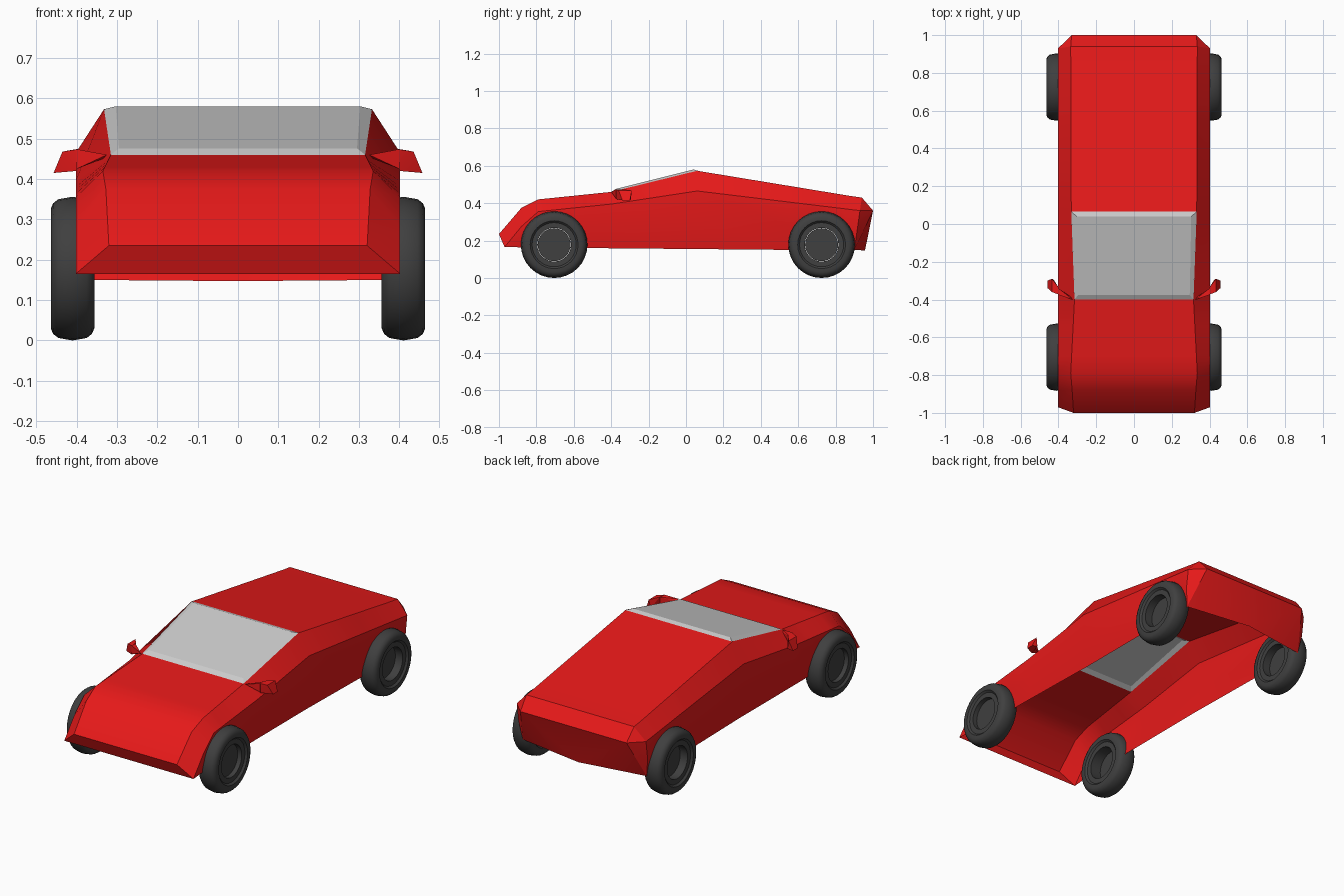
import bpy, bmesh, math
from mathutils import Vector

if "Cube" in bpy.data.objects:
    bpy.data.objects.remove(bpy.data.objects["Cube"])


def material(name, rgb):
    m = bpy.data.materials.new(name)
    m.diffuse_color = (*rgb, 1)
    m.use_nodes = True
    m.node_tree.nodes["Principled BSDF"].inputs["Base Color"].default_value = m.diffuse_color
    return m


RED = material("red_paint", (0.8, 0.01, 0.01))
RUBBER = material("dark_rubber", (0.05, 0.05, 0.05))


def finish(bm, name, mat=None, angle=30):
    bmesh.ops.remove_doubles(bm, verts=bm.verts, dist=0.0005)
    bmesh.ops.recalc_face_normals(bm, faces=bm.faces)
    me = bpy.data.meshes.new(name)
    bm.to_mesh(me)
    bm.free()
    ob = bpy.data.objects.new(name, me)
    bpy.context.collection.objects.link(ob)
    if mat:
        me.materials.append(mat)
    bpy.ops.object.select_all(action='DESELECT')
    ob.select_set(True)
    bpy.context.view_layer.objects.active = ob
    bpy.ops.object.shade_smooth_by_angle(angle=math.radians(angle))
    return ob


def lerp(keys, y):
    for (a, p), (b, q) in zip(keys, keys[1:]):
        if y <= b:
            return p + (q - p) * (y - a) / (b - a)
    return keys[-1][1]


# Side-view profile lines of the body: (y, value)
TOP = [(-.97, .235), (-.88, .375), (-.79, .42), (-.40, .46), (.06, .573), (.93, .43)]
WIDTH = [(-.97, .32), (-.79, .335), (-.40, .315), (.06, .332), (.93, .335)]
SHOULDER = [(-.97, .165), (-.88, .275), (-.79, .355), (-.40, .395), (.06, .465), (.93, .36)]
SILL = [(-.97, .165), (-.54, .16), (.56, .15), (.93, .15)]
WHEELS = {"front": -.705, "rear": .725}
AXLE_Z = .178


def sill(y):
    z = lerp(SILL, y)
    for c in WHEELS.values():
        d = abs(y - c)
        if d < .155:
            z = max(z, AXLE_Z + math.sqrt(.155 ** 2 - d * d))
    return min(z, lerp(SHOULDER, y) - .005) if y > -.96 else z


def section(y):
    top, w, sh, lo = lerp(TOP, y), lerp(WIDTH, y), lerp(SHOULDER, y), sill(y)
    ty = -1 if y == -.97 else .94 if y == .93 else y
    ly = .90 if y == .93 else y
    half = [(w, ty, top), (.402, y, sh), (.402, (y + ly) / 2, (sh + lo) / 2),
            (.402 - .08 * (sh - lo), ly, lo)]
    return [(-p[0], p[1], p[2]) for p in reversed(half)] + half


# Body shell, open below, with wheel arches and a windscreen opening
bm = bmesh.new()
ys = [-.97, -.88, -.79, -.705, -.62, -.54, -.40, .06, .56, .62, .725, .83, .885, .93]
rows = [[bm.verts.new(p) for p in section(y)] for y in ys]
for y, a, b in zip(ys, rows, rows[1:]):
    for i in range(7):
        if not (i == 3 and y == -.40):
            bm.faces.new((a[i], a[i + 1], b[i + 1], b[i]))
nose, tail = rows[0], rows[-1]
bm.faces.new((nose[3], nose[4], nose[5], nose[2]))
# Tail panel folded to a low centre point
low = bm.verts.new((0, .957, .147))
rear = [bm.verts.new((s * .33, 1.0, .36)) for s in (-1, 1)]
bm.faces.new((tail[3], tail[4], rear[1], rear[0]))
bm.faces.new((rear[0], rear[1], low))
for r, t, sh, mid, bot in ((rear[0], *[tail[i] for i in (3, 2, 1, 0)]),
                           (rear[1], *[tail[i] for i in (4, 5, 6, 7)])):
    bm.faces.new((r, t, sh))
    bm.faces.new((r, sh, mid))
    bm.faces.new((r, mid, bot))
    bm.faces.new((r, bot, low))
finish(bm, "body", RED)

# Windscreen with bevelled border
bm = bmesh.new()
outer = [(-.315, -.40, .46), (.315, -.40, .46), (.332, .065, .573), (-.332, .065, .573)]
inner = [(-.295, -.375, .476), (.295, -.375, .476), (.303, .04, .580), (-.303, .04, .580)]
o = [bm.verts.new(p) for p in outer]
n = [bm.verts.new(p) for p in inner]
bm.faces.new(n)
for i in range(4):
    j = (i + 1) % 4
    bm.faces.new((o[i], o[j], n[j], n[i]))
finish(bm, "windscreen", angle=5)


# Door mirrors: a tapering stalk and an angled housing
def hull(bm, pts, s):
    vs = [bm.verts.new((s * x, y, z)) for x, y, z in pts]
    bmesh.ops.convex_hull(bm, input=vs)


for side, s in (("left", -1), ("right", 1)):
    bm = bmesh.new()
    hull(bm, [(.325, -.40, .46), (.335, -.385, .45), (.40, -.375, .474), (.40, -.375, .425),
              (.40, -.34, .472), (.40, -.34, .43)], s)
    hull(bm, [(.395, -.375, .474), (.40, -.37, .42), (.435, -.36, .468), (.457, -.34, .415),
              (.40, -.335, .474), (.425, -.295, .42), (.435, -.29, .468), (.457, -.30, .415)], s)
    finish(bm, side + "_mirror", RED, 20)

# Wheels: spun tyre ring with a recessed hub disc; profile is (offset, radius)
TYRE = [(0, .178), (.035, .172), (.048, .162), (.054, .148), (.054, .128),
        (.044, .118), (.044, .090)]
LOOP = TYRE + [(-x, r) for x, r in reversed(TYRE[1:])]
SEG = 32
for end, cy in WHEELS.items():
    for side, s in (("left", -1), ("right", 1)):
        bm = bmesh.new()
        cx = s * .41
        rings = []
        for k in range(SEG):
            a = math.tau * k / SEG
            rings.append([bm.verts.new((cx + x, cy + r * math.cos(a), AXLE_Z + r * math.sin(a)))
                          for x, r in LOOP])
        for k in range(SEG):
            p, q = rings[k], rings[(k + 1) % SEG]
            for i in range(len(LOOP)):
                j = (i + 1) % len(LOOP)
                bm.faces.new((p[i], p[j], q[j], q[i]))
        depth = .02 if end == "front" else .0
        bm.faces.new([bm.verts.new((cx + s * depth, cy + .088 * math.cos(math.tau * k / SEG),
                                    AXLE_Z + .088 * math.sin(math.tau * k / SEG)))
                      for k in range(SEG)])
        finish(bm, f"{end}_{side}_wheel", RUBBER)
